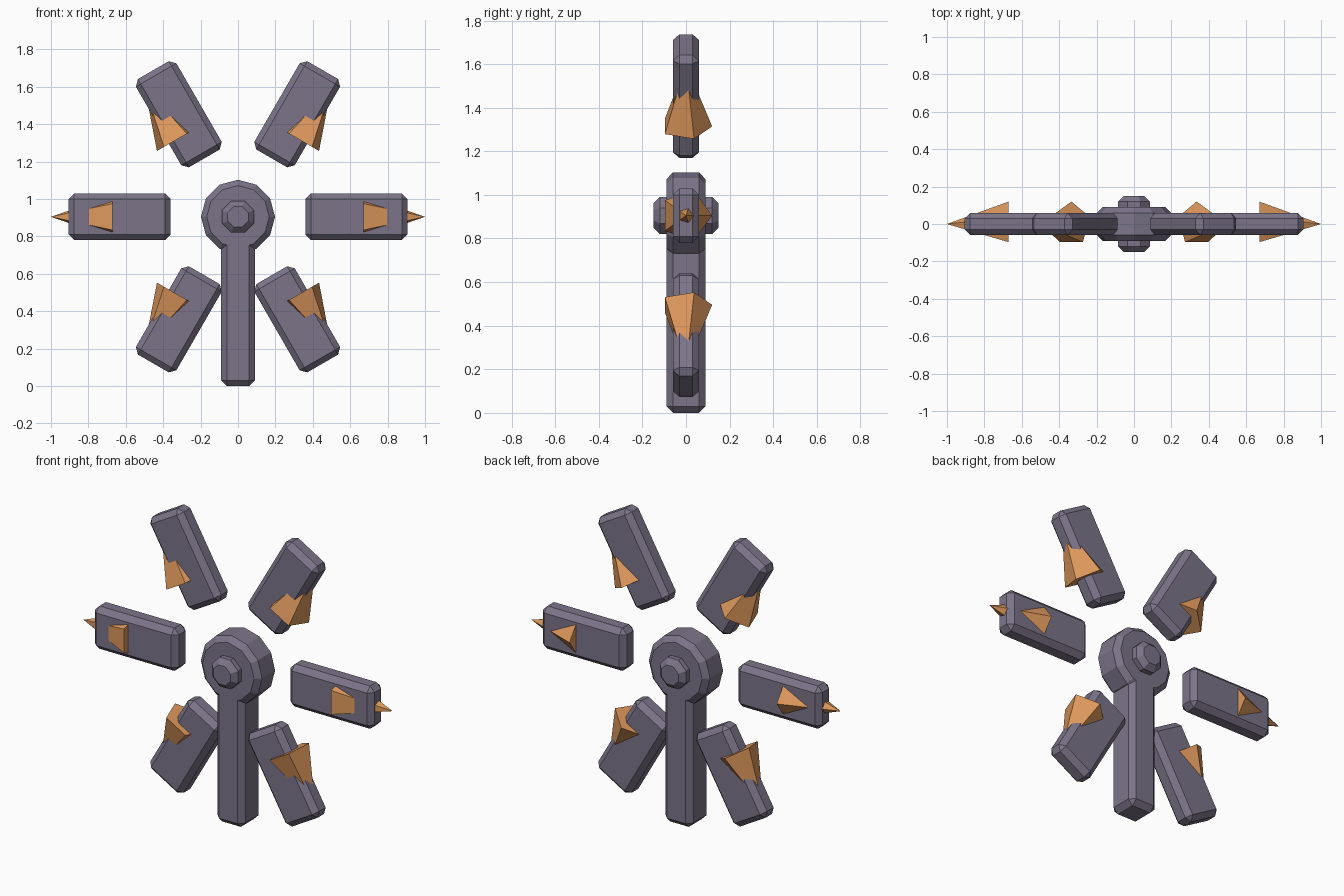
import bpy, bmesh
from math import pi, radians, cos, sin
from mathutils import Matrix, Vector

if "Cube" in bpy.data.objects:
    bpy.data.objects.remove(bpy.data.objects["Cube"])

HUB_Z = 0.905
BEVEL = 0.03


def material(name, rgb):
    m = bpy.data.materials.new(name)
    m.use_nodes = True
    m.diffuse_color = (*rgb, 1)
    m.node_tree.nodes["Principled BSDF"].inputs["Base Color"].default_value = (*rgb, 1)
    return m


purple = material("dusty_purple", (0.20, 0.175, 0.25))
orange = material("copper_orange", (0.74, 0.32, 0.11))


def finish(bm, name, mat, matrix):
    bm.transform(matrix)
    bmesh.ops.recalc_face_normals(bm, faces=bm.faces)
    mesh = bpy.data.meshes.new(name)
    bm.to_mesh(mesh)
    bm.free()
    mesh.materials.append(mat)
    obj = bpy.data.objects.new(name, mesh)
    bpy.context.collection.objects.link(obj)
    return obj


def chamfer(bm, edges):
    bmesh.ops.bevel(bm, geom=edges, offset=BEVEL, segments=1,
                    affect='EDGES', profile=0.5)


def block(name, size, loc, angle=0):
    """Chamfered box, turned about the y axis."""
    bm = bmesh.new()
    bmesh.ops.create_cube(bm, size=1)
    bmesh.ops.scale(bm, vec=size, verts=bm.verts)
    chamfer(bm, bm.edges[:])
    finish(bm, name, purple,
           Matrix.Translation(loc) @ Matrix.Rotation(-angle, 4, 'Y'))


def disc(name, sides, radius, depth, spin):
    """Cylinder along y with chamfered rims."""
    bm = bmesh.new()
    bmesh.ops.create_cone(bm, cap_ends=True, segments=sides,
                          radius1=radius, radius2=radius, depth=depth)
    chamfer(bm, [e for e in bm.edges
                 if abs(e.verts[0].co.z - e.verts[1].co.z) < 0.001])
    finish(bm, name, purple, Matrix.Translation((0, 0, HUB_Z))
           @ Matrix.Rotation(pi / 2, 4, 'X') @ Matrix.Rotation(spin, 4, 'Z'))


def spike(name, loc, angle):
    """Five-sided pyramid pointing outwards."""
    bm = bmesh.new()
    bmesh.ops.create_cone(bm, cap_ends=True, segments=5,
                          radius1=0.12, radius2=0, depth=0.33)
    finish(bm, name, orange, Matrix.Translation(loc)
           @ Matrix.Rotation(pi / 2 - angle, 4, 'Y'))


# Central post, hub and axle
block("post", (0.18, 0.18, 0.9), (0, 0, 0.45))
disc("hub", 12, 0.198, 0.18, 0)
disc("axle", 8, 0.092, 0.3, pi / 8)

# Six blades around the hub, each with an embedded spike
for side, sx in (("left", 1), ("right", -1)):
    for level, sz in (("upper", 1), ("middle", 0), ("lower", -1)):
        tilt = radians(60) * sz
        angle = tilt if sx > 0 else pi - tilt
        hub = Vector((0, 0, HUB_Z))
        out = Vector((cos(angle), 0, sin(angle)))
        block(f"{level}_{side}_blade", (0.545, 0.12, 0.25),
              hub + out * 0.633, angle)
        reach = Vector((0.417 * sx, 0, 0.552 * sz)) if sz else out * 0.835
        spike(f"{level}_{side}_spike", hub + reach, angle)
